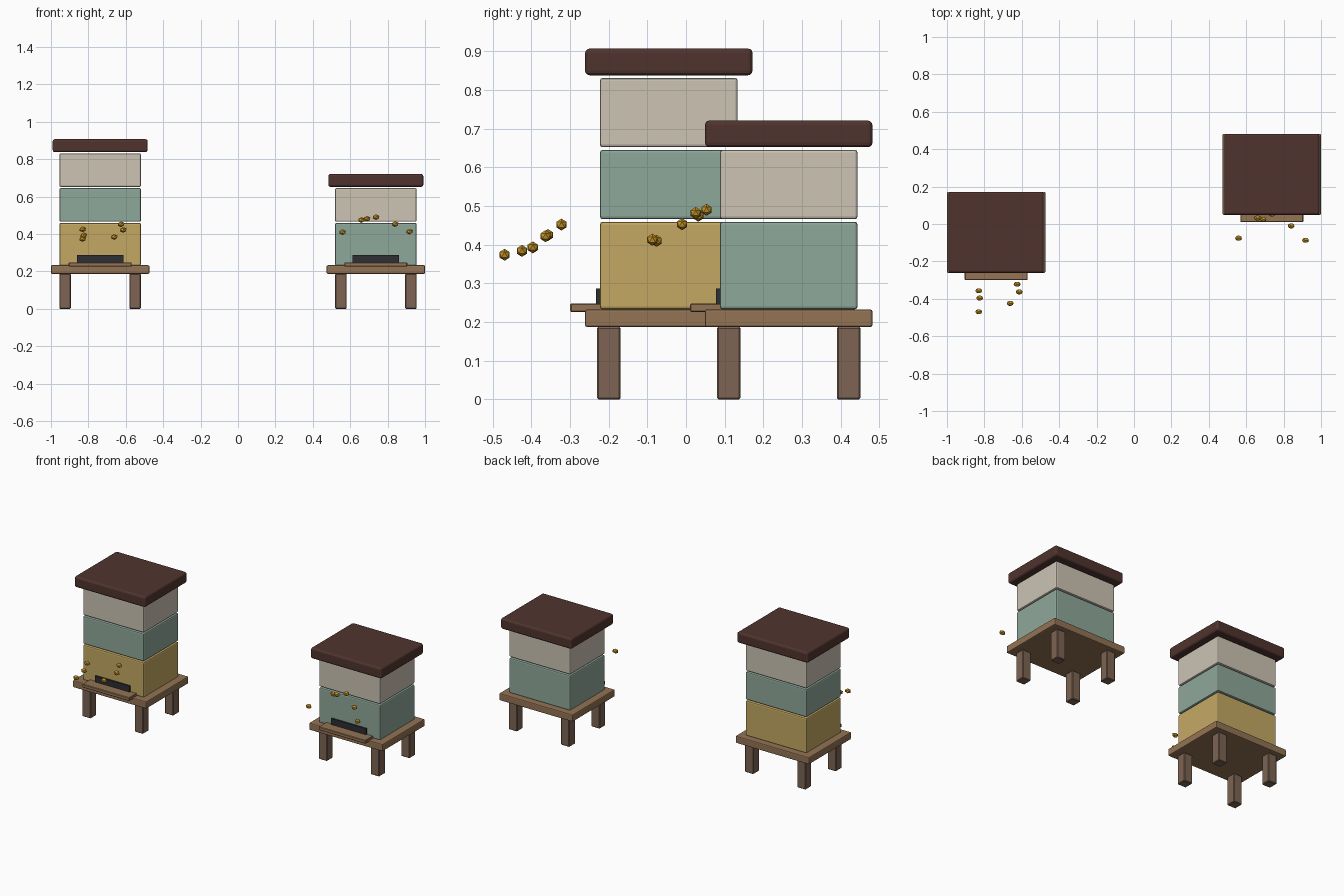
import bpy
from mathutils import Vector

cube = bpy.data.objects.get("Cube")
if cube:
    bpy.data.objects.remove(cube, do_unlink=True)


def make_material(name, rgb):
    """Flat material from 8-bit sRGB values."""
    linear = [((c / 255 + 0.055) / 1.055) ** 2.4 for c in rgb] + [1.0]
    mat = bpy.data.materials.new(name)
    mat.use_nodes = True
    mat.diffuse_color = linear
    bsdf = mat.node_tree.nodes["Principled BSDF"]
    bsdf.inputs["Base Color"].default_value = linear
    bsdf.inputs["Roughness"].default_value = 0.8
    return mat


ROOF = make_material("dark roof brown", (80, 52, 46))
CREAM = make_material("cream paint", (204, 195, 180))
SAGE = make_material("sage green paint", (143, 168, 155))
HONEY = make_material("honey yellow paint", (197, 169, 100))
WOOD = make_material("stand wood", (146, 115, 84))
LEG = make_material("leg wood", (125, 100, 83))
DARK = make_material("entrance black", (45, 46, 50))
GOLD = make_material("bee gold", (204, 152, 38))


def box(name, mat, center, half_x, half_y, z0, z1, bevel=0.0, segments=2):
    """Bevelled block from half widths and a height range."""
    x, y = center
    bpy.ops.mesh.primitive_cube_add(size=2, location=(x, y, (z0 + z1) / 2))
    obj = bpy.context.object
    obj.name = name
    obj.scale = (half_x, half_y, (z1 - z0) / 2)
    bpy.ops.object.transform_apply(location=False, rotation=False, scale=True)
    obj.data.materials.append(mat)
    if bevel:
        mod = obj.modifiers.new("soft edges", "BEVEL")
        mod.width = bevel
        mod.segments = segments
    return obj


def hive(side, x, y, paints):
    # Stand: four legs and a deck
    for fx, lr in ((-1, "right"), (1, "left")):
        for fy, fb in ((-1, "front"), (1, "back")):
            box(f"{side}_{fb}_{lr}_leg", LEG, (x + fx * 0.187, y + fy * 0.155),
                0.0305, 0.0305, 0, 0.188, 0.004, 1)
    box(f"{side}_stand_deck", WOOD, (x, y), 0.263, 0.2165, 0.187, 0.233, 0.006)

    # Landing board and entrance slot
    box(f"{side}_landing_board", WOOD, (x, y - 0.21), 0.168, 0.045, 0.226, 0.248, 0.003, 1)
    box(f"{side}_entrance", DARK, (x, y - 0.178), 0.125, 0.010, 0.248, 0.287)

    # Stacked boxes: a deep brood box, then shallower ones
    z = 0.233
    for i, paint in enumerate(paints):
        height = 0.226 if i == 0 else 0.179
        box(f"{side}_hive_box_{i + 1}", paint, (x, y), 0.218, 0.178, z, z + height, 0.007)
        z += height + 0.007

    # Overhanging roof
    box(f"{side}_roof", ROOF, (x, y), 0.254, 0.2165, z, z + 0.069, 0.012, 3)


hive("right", -0.737, -0.0445, (HONEY, SAGE, CREAM))
hive("left", 0.737, 0.2655, (SAGE, CREAM))

# Bees hovering in front of the entrances
bees = [
    (-0.83, -0.357, 0.425), (-0.825, -0.396, 0.393), (-0.83, -0.469, 0.374),
    (-0.625, -0.322, 0.452), (-0.614, -0.363, 0.422), (-0.662, -0.424, 0.384),
    (0.559, -0.076, 0.41), (0.917, -0.087, 0.413), (0.84, -0.01, 0.453),
    (0.66, 0.032, 0.475), (0.69, 0.025, 0.482), (0.738, 0.053, 0.49),
]
for n, spot in enumerate(bees):
    bpy.ops.mesh.primitive_ico_sphere_add(subdivisions=1, radius=0.0155, location=Vector(spot))
    bee = bpy.context.object
    bee.name = f"bee_{n + 1}"
    bee.scale.x = 1.3
    bee.data.materials.append(GOLD)
